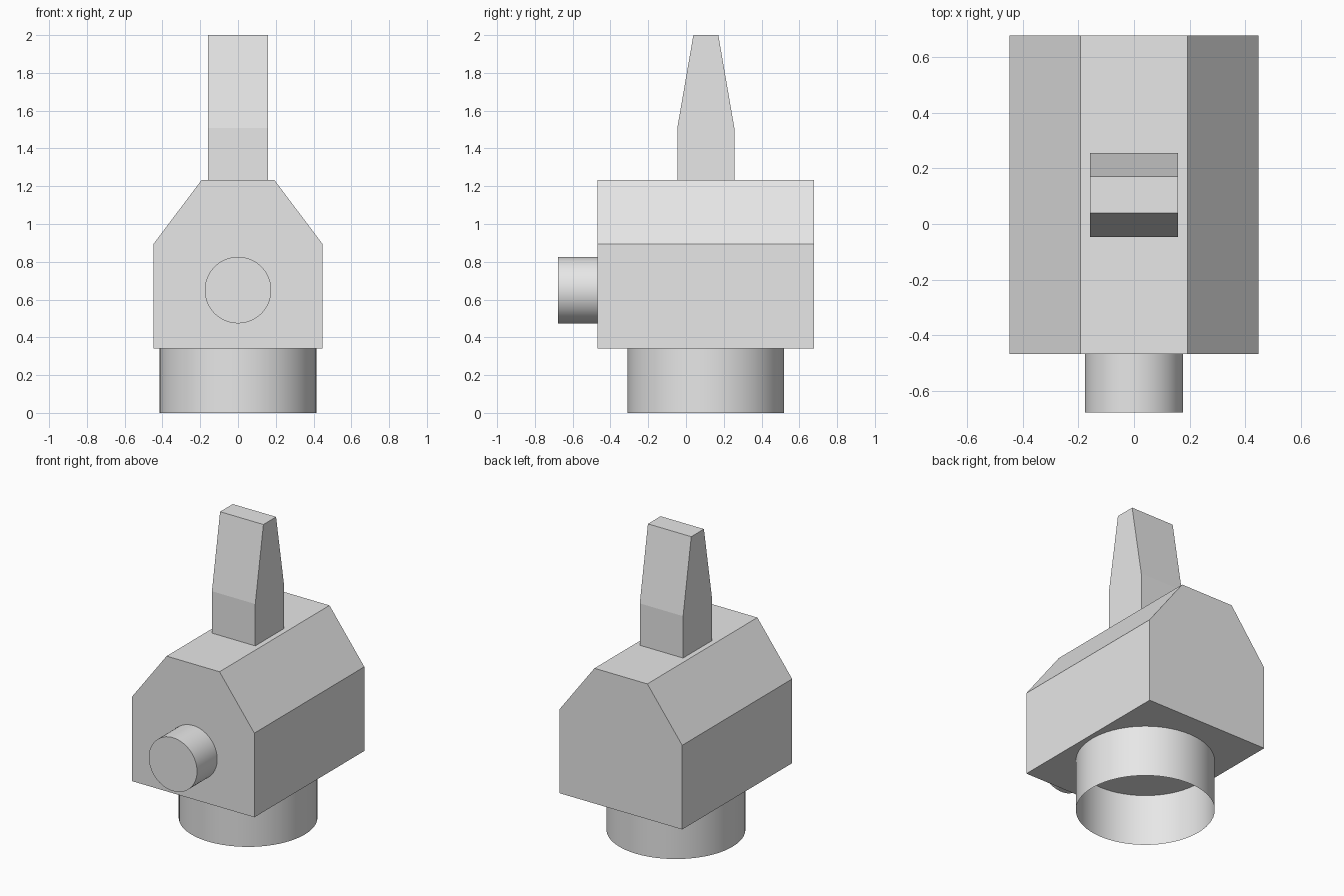
import bpy
import bmesh
from math import radians
from mathutils import Matrix, Vector

cube = bpy.data.objects.get("Cube")
if cube:
    bpy.data.objects.remove(cube, do_unlink=True)

grey = bpy.data.materials.new("plain_grey")
grey.use_nodes = True
colour = (0.8, 0.8, 0.8, 1)
grey.diffuse_color = colour
grey.node_tree.nodes["Principled BSDF"].inputs["Base Color"].default_value = colour

AXIS_Y = 0.105  # shared centre of the collar and the blade


def finish(name, bm):
    bmesh.ops.recalc_face_normals(bm, faces=bm.faces)
    mesh = bpy.data.meshes.new(name)
    bm.to_mesh(mesh)
    bm.free()
    mesh.materials.append(grey)
    obj = bpy.data.objects.new(name, mesh)
    bpy.context.collection.objects.link(obj)
    return obj


def extruded(name, profile, depth):
    """Extrude a closed profile of 3D points along a depth vector."""
    bm = bmesh.new()
    face = bm.faces.new([bm.verts.new(p) for p in profile])
    new = bmesh.ops.extrude_face_region(bm, geom=[face], use_keep_orig=True)["geom"]
    verts = [v for v in new if isinstance(v, bmesh.types.BMVert)]
    bmesh.ops.translate(bm, verts=verts, vec=Vector(depth))
    return finish(name, bm)


def cylinder(name, radius, depth, matrix, capped):
    bm = bmesh.new()
    bmesh.ops.create_cone(bm, cap_ends=capped, segments=64, radius1=radius,
                          radius2=radius, depth=depth, matrix=matrix)
    obj = finish(name, bm)
    bpy.ops.object.select_all(action="DESELECT")
    obj.select_set(True)
    bpy.context.view_layer.objects.active = obj
    bpy.ops.object.shade_smooth_by_angle(angle=radians(30))
    return obj


def mirrored(half):
    """Complete a right-hand outline with its mirror image."""
    return half + [(-a, z) for a, z in reversed(half)]


# Housing with sloped shoulders
outline = mirrored([(0.447, 0.34), (0.447, 0.895), (0.193, 1.232)])
extruded("housing", [(x, -0.468, z) for x, z in outline], (0, 1.146, 0))

# Upright blade, tapering front and back towards the tip
outline = mirrored([(0.151, 1.232), (0.151, 1.508), (0.066, 2.0)])
extruded("blade", [(-0.158, AXIS_Y + y, z) for y, z in outline], (0.316, 0, 0))

# Open collar underneath
cylinder("base_collar", 0.415, 0.34, Matrix.Translation((0, AXIS_Y, 0.17)), False)

# Round knob on the front
cylinder("front_knob", 0.176, 0.21,
         Matrix.Translation((0, -0.573, 0.65)) @ Matrix.Rotation(radians(90), 4, "X"), True)
